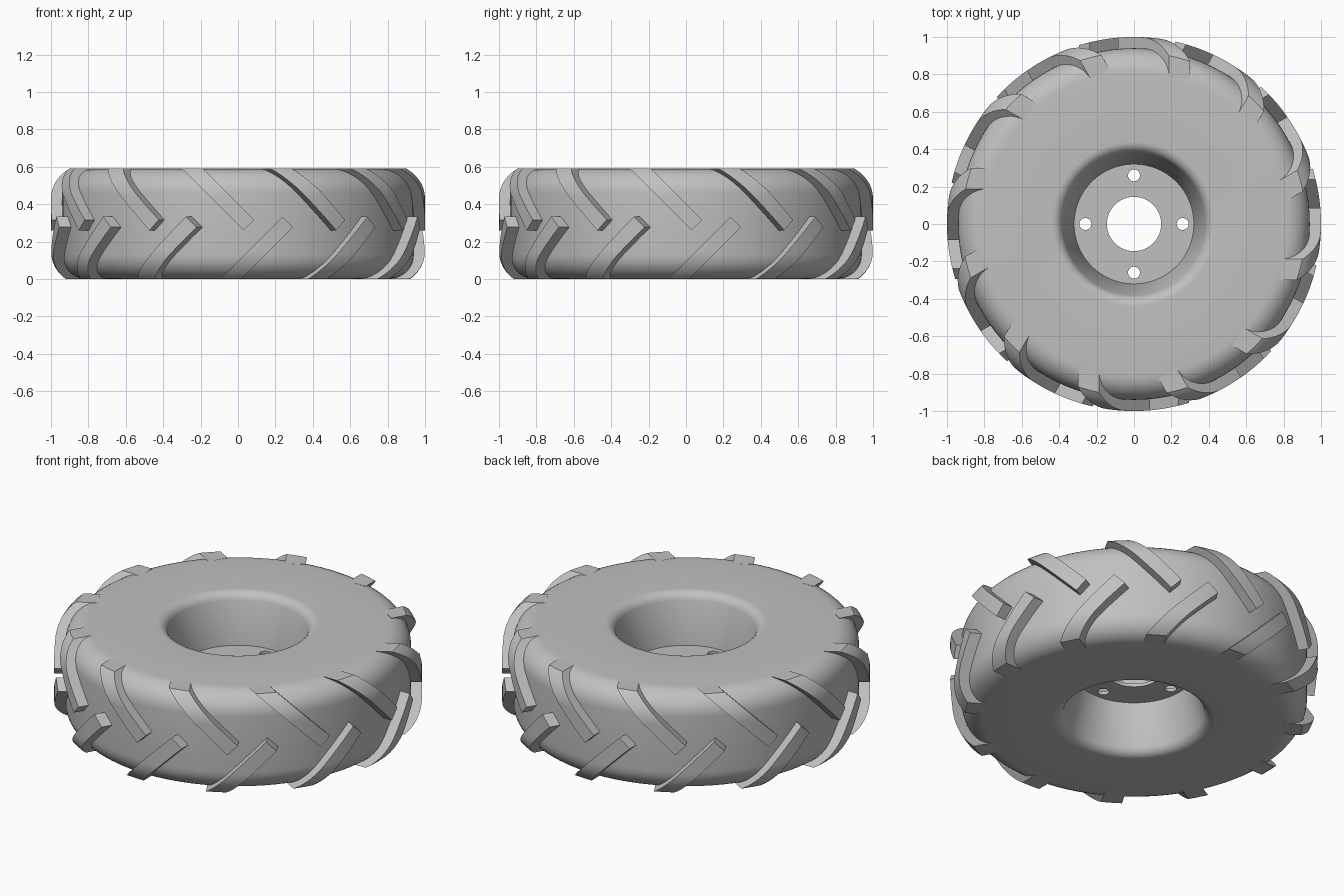
import bpy
import bmesh
from math import sin, cos, pi, radians, sqrt
from mathutils import Matrix, Vector

HEIGHT = 0.59
MID = HEIGHT / 2
SEGMENTS = 96
LUGS = 12

if "Cube" in bpy.data.objects:
    bpy.data.objects.remove(bpy.data.objects["Cube"], do_unlink=True)

grey = bpy.data.materials.new("light_grey")
grey.use_nodes = True
colour = (0.53, 0.53, 0.53, 1)
grey.diffuse_color = colour
grey.node_tree.nodes["Principled BSDF"].inputs["Base Color"].default_value = colour


def finish(bm, name):
    bmesh.ops.recalc_face_normals(bm, faces=bm.faces)
    mesh = bpy.data.meshes.new(name)
    bm.to_mesh(mesh)
    bm.free()
    mesh.materials.append(grey)
    obj = bpy.data.objects.new(name, mesh)
    bpy.context.collection.objects.link(obj)
    return obj


def lathe(profile, name, segments=SEGMENTS):
    """Spin a closed (radius, z) outline about the z axis."""
    bm = bmesh.new()
    rings = []
    for i in range(segments):
        a = 2 * pi * i / segments
        rings.append([bm.verts.new((r * cos(a), r * sin(a), z)) for r, z in profile])
    n = len(profile)
    for i in range(segments):
        one, two = rings[i], rings[(i + 1) % segments]
        for j in range(n):
            k = (j + 1) % n
            bm.faces.new((one[j], two[j], two[k], one[k]))
    return finish(bm, name)


def arc(cx, cz, radius, start, end, steps=9):
    angles = [radians(start + (end - start) * i / steps) for i in range(steps + 1)]
    return [(cx + radius * cos(a), cz + radius * sin(a)) for a in angles]


def mirrored(upper):
    """Close an upper half outline with its reflection about mid height."""
    return upper + [(r, HEIGHT - z) for r, z in reversed(upper)]


def apply_boolean(obj, cutter, operation):
    mod = obj.modifiers.new("cut", 'BOOLEAN')
    mod.operation = operation
    mod.solver = 'EXACT'
    mod.object = cutter
    cutter.hide_render = True
    graph = bpy.context.evaluated_depsgraph_get()
    mesh = bpy.data.meshes.new_from_object(obj.evaluated_get(graph))
    obj.modifiers.clear()
    obj.data = mesh
    mesh.materials.clear()
    mesh.materials.append(grey)
    bpy.data.objects.remove(cutter, do_unlink=True)


def smooth(obj):
    bpy.ops.object.select_all(action='DESELECT')
    obj.select_set(True)
    bpy.context.view_layer.objects.active = obj
    bpy.ops.object.shade_smooth_by_angle(angle=radians(30))


# Tyre body: rounded shoulders, flat side walls, tapering bore
shoulder = 0.13
lip = 0.06
upper = [(0.32, MID), (0.32, MID + 0.01)]
upper += arc(0.44, HEIGHT - lip, lip, 164, 90)
upper += arc(0.94 - shoulder, HEIGHT - shoulder, shoulder, 90, 0)
outline = upper + [(r, HEIGHT - z) for r, z in reversed(upper[1:])]
smooth(lathe(outline, "tyre_body"))

# Hub plate with centre hole and four bolt holes
hub = lathe(mirrored([(0.145, MID + 0.01), (0.325, MID + 0.01)]), "hub_plate")
bm = bmesh.new()
for i in range(4):
    spot = Matrix.Rotation(i * pi / 2, 4, 'Z') @ Matrix.Translation((0.26, 0, MID))
    bmesh.ops.create_cone(bm, cap_ends=True, segments=32, radius1=0.032,
                          radius2=0.032, depth=0.2, matrix=spot)
apply_boolean(hub, finish(bm, "bolt_hole_cutter"), 'DIFFERENCE')
smooth(hub)


def add_lug(bm, tip, rise, turn):
    """Slanted bar pushed out along -y, then turned about the axle."""
    along = Vector((-1, 0, rise)).normalized()
    across = Vector((rise, 0, 1)).normalized() * 0.04
    start = Vector((tip[0], 0, tip[1]))
    end = start + along * 0.62
    corners = [start + across, end + across, end - across, start - across]
    spin = Matrix.Rotation(turn, 4, 'Z')
    near, far = [[bm.verts.new(spin @ (c + Vector((0, y, 0)))) for c in corners]
                 for y in (-0.78, -1.2)]
    bm.faces.new(near)
    bm.faces.new(far)
    for i in range(4):
        j = (i + 1) % 4
        bm.faces.new((near[i], near[j], far[j], far[i]))


# Tread lugs: two staggered rows, trimmed to a rounded envelope
bulge = 0.18
crown = HEIGHT - 0.15
envelope_half = [(0.5, HEIGHT)] + arc(1 - bulge, crown, bulge, 56.44, 0)
for name, tip, rise in (("upper_tread_lugs", (0.058, 0.288), 1),
                        ("lower_tread_lugs", (0.267, 0.305), -1)):
    bm = bmesh.new()
    for i in range(LUGS):
        add_lug(bm, tip, rise, 2 * pi * i / LUGS)
    lugs = finish(bm, name)
    envelope = lathe(mirrored(envelope_half), "lug_envelope", 144)
    apply_boolean(lugs, envelope, 'INTERSECT')
    smooth(lugs)
